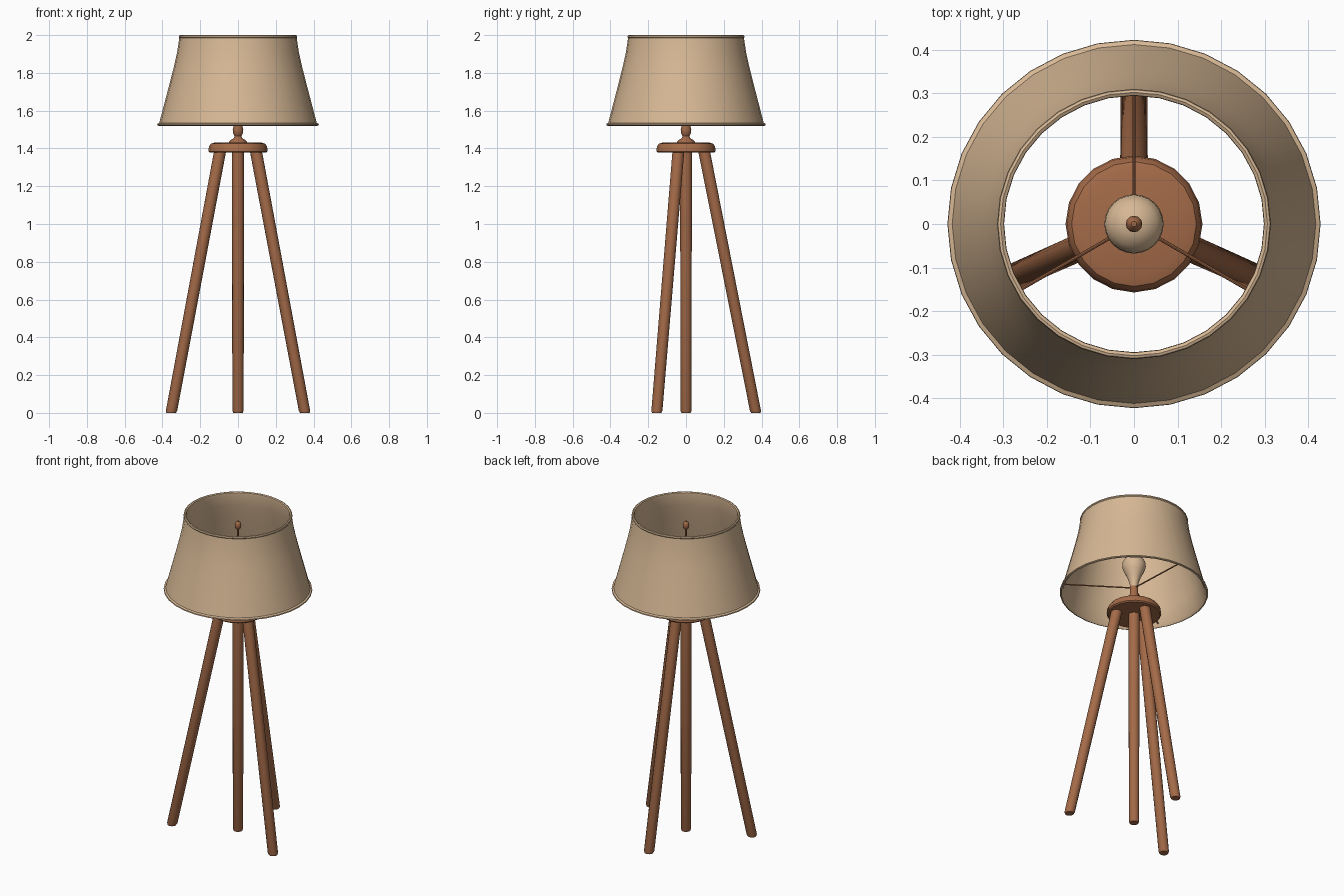
import bpy, bmesh
from math import sin, cos, pi, radians
from mathutils import Vector

if "Cube" in bpy.data.objects:
    bpy.data.objects.remove(bpy.data.objects["Cube"])


def material(name, rgb):
    m = bpy.data.materials.new(name)
    m.use_nodes = True
    m.diffuse_color = (*rgb, 1)
    m.node_tree.nodes["Principled BSDF"].inputs["Base Color"].default_value = (*rgb, 1)
    return m


wood = material("brown wood", (0.37, 0.145, 0.065))
linen = material("tan linen", (0.68, 0.48, 0.30))


def finish(name, bm, mat):
    """Turn a bmesh into a smooth shaded object."""
    bmesh.ops.recalc_face_normals(bm, faces=bm.faces)
    mesh = bpy.data.meshes.new(name)
    bm.to_mesh(mesh)
    bm.free()
    mesh.materials.append(mat)
    obj = bpy.data.objects.new(name, mesh)
    bpy.context.collection.objects.link(obj)
    bpy.ops.object.select_all(action="DESELECT")
    obj.select_set(True)
    bpy.context.view_layer.objects.active = obj
    bpy.ops.object.shade_smooth_by_angle(angle=radians(35))
    return obj


def stack(name, rings, mat, sides, closed=False):
    """Join round rings (centre, radius) into a skin, capped or closed to a loop."""
    bm = bmesh.new()
    loops = []
    for centre, r in rings:
        loops.append([bm.verts.new(Vector(centre) + Vector(
            (r * cos(2 * pi * i / sides), r * sin(2 * pi * i / sides), 0)))
            for i in range(sides)])
    pairs = list(zip(loops, loops[1:]))
    if closed:
        pairs.append((loops[-1], loops[0]))
    else:
        bm.faces.new(loops[0])
        bm.faces.new(loops[-1])
    for a, b in pairs:
        for i in range(sides):
            j = (i + 1) % sides
            bm.faces.new((a[i], a[j], b[j], b[i]))
    return finish(name, bm, mat)


def lathe(name, profile, mat, sides=24, closed=False):
    return stack(name, [((0, 0, z), r) for r, z in profile], mat, sides, closed)


def rod(name, start, end, radius, mat):
    start, end = Vector(start), Vector(end)
    axis = end - start
    bm = bmesh.new()
    bmesh.ops.create_cone(bm, cap_ends=True, segments=8, radius1=radius,
                          radius2=radius, depth=axis.length)
    turn = axis.to_track_quat("Z", "Y").to_matrix()
    bmesh.ops.rotate(bm, verts=bm.verts, matrix=turn)
    bmesh.ops.translate(bm, verts=bm.verts, vec=(start + end) / 2)
    return finish(name, bm, mat)


# Legs: one upright in the middle and three splayed, all cut level at the floor
def leg(name, foot, head):
    foot, head = Vector((*foot, 0)), Vector((*head, 1.39))
    rings = [(foot.lerp(head, t), r) for t, r in
             ((0, 0.025), (0.008, 0.03), (1, 0.032))]
    stack(name, rings, wood, 14)


leg("centre_leg", (0, 0), (0, 0))
leg("back_leg", (0, 0.37), (0, 0.095))
leg("left_leg", (0.354, -0.155), (0.094, -0.04))
leg("right_leg", (-0.354, -0.155), (-0.094, -0.04))

# Round top plate with a softened upper edge
lathe("top_plate", [(0.15, 1.378), (0.157, 1.385), (0.154, 1.41),
                    (0.143, 1.425), (0.12, 1.432)], wood, 20)

# Turned neck and socket
lathe("neck", [(0.05, 1.43), (0.042, 1.442), (0.022, 1.455), (0.017, 1.465),
               (0.026, 1.48), (0.028, 1.5), (0.024, 1.515), (0.024, 1.56)], wood, 16)

# Pear shaped bulb, rod and finial
lathe("bulb", [(0.02, 1.555), (0.026, 1.59), (0.04, 1.63), (0.058, 1.665),
               (0.068, 1.695), (0.066, 1.72), (0.052, 1.745), (0.028, 1.76),
               (0.006, 1.765)], linen)
rod("finial_rod", (0, 0, 1.76), (0, 0, 1.91), 0.005, wood)
lathe("finial", [(0.006, 1.9), (0.015, 1.91), (0.019, 1.93), (0.016, 1.945),
                 (0.006, 1.955)], wood, 12)

# Spokes carrying the shade
for i, side in enumerate(("back", "right", "left")):
    a = radians(90 + 120 * i)
    rod(side + "_spoke", (0.02 * cos(a), 0.02 * sin(a), 1.555),
        (0.408 * cos(a), 0.408 * sin(a), 1.54), 0.004, wood)

# Hollow lamp shade, slightly flared, with a lip at each rim
shade = lathe("shade", [
    (0.42, 1.52), (0.428, 1.523), (0.427, 1.53), (0.417, 1.535),
    (0.392, 1.63), (0.363, 1.74), (0.34, 1.83), (0.322, 1.91), (0.311, 1.985),
    (0.314, 1.99), (0.312, 1.998), (0.306, 2.0), (0.299, 1.996),
    (0.298, 1.985), (0.31, 1.91), (0.328, 1.83), (0.351, 1.74),
    (0.38, 1.63), (0.407, 1.535)], linen, 32, closed=True)
shade.scale.y = 0.987
